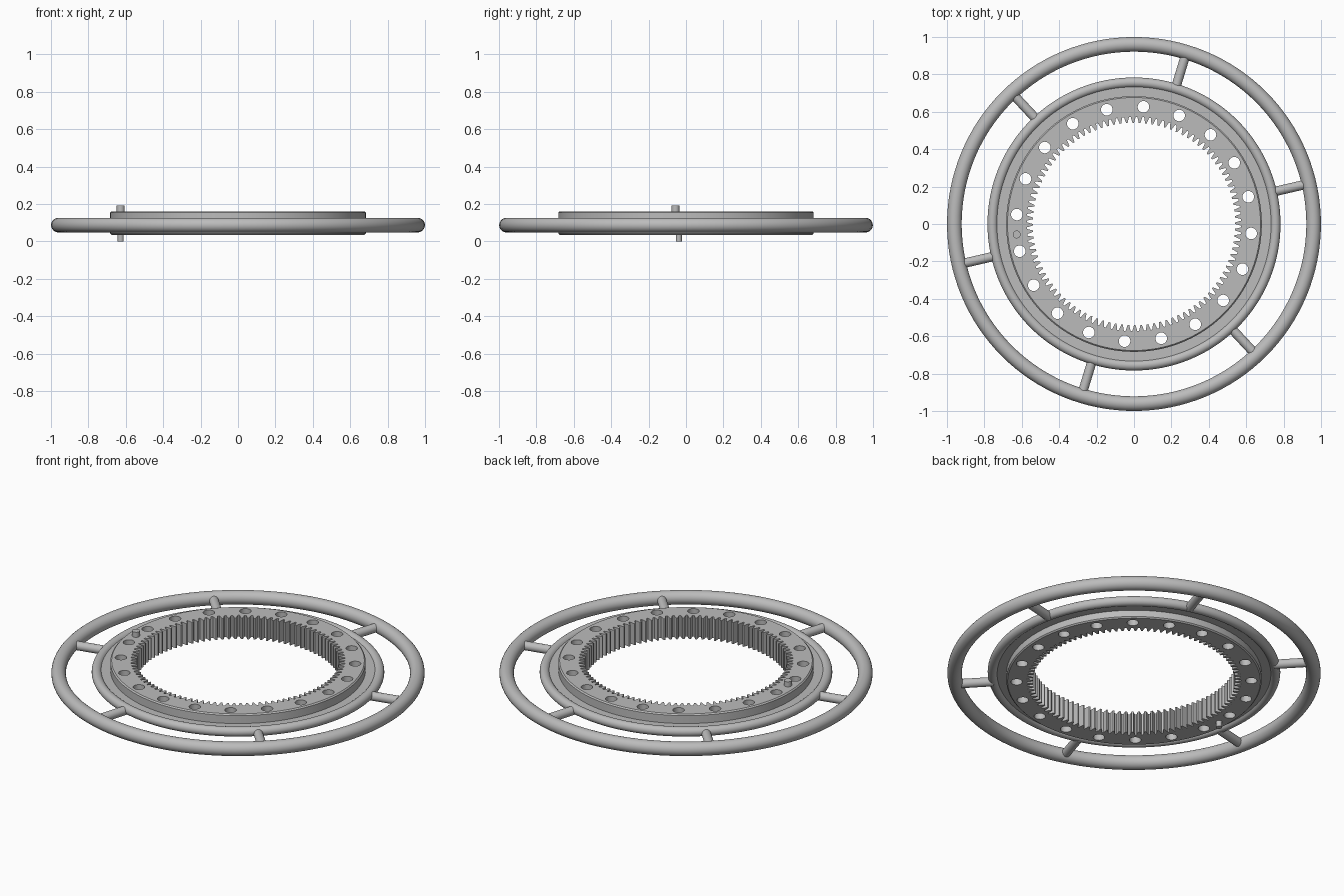
import bpy, bmesh
from math import sin, cos, pi, radians
from mathutils import Matrix, Vector

cube = bpy.data.objects.get("Cube")
if cube:
    bpy.data.objects.remove(cube, do_unlink=True)

steel = bpy.data.materials.new("steel_grey")
steel.use_nodes = True
colour = (0.5, 0.5, 0.5, 1)
steel.diffuse_color = colour
steel.node_tree.nodes["Principled BSDF"].inputs["Base Color"].default_value = colour

MID = 0.087            # height of the hand ring and spokes
TEETH = 100
HOLES = 20
HOLE_START = -4.6      # degrees
SPOKE_START = 13


def finish(name, bm, smooth=True):
    bmesh.ops.recalc_face_normals(bm, faces=bm.faces)
    mesh = bpy.data.meshes.new(name)
    bm.to_mesh(mesh)
    bm.free()
    mesh.materials.append(steel)
    ob = bpy.data.objects.new(name, mesh)
    bpy.context.collection.objects.link(ob)
    if smooth:
        shade(ob)
    return ob


def shade(ob):
    bpy.ops.object.select_all(action='DESELECT')
    ob.select_set(True)
    bpy.context.view_layer.objects.active = ob
    bpy.ops.object.shade_smooth_by_angle(angle=radians(30))


def lathe(name, profile, steps, smooth=True):
    """Sweep a closed profile round z; a radius may be a function of the step."""
    bm = bmesh.new()
    rings = []
    for i in range(steps):
        a = 2 * pi * i / steps
        ring = []
        for r, z in profile:
            rad = r(i) if callable(r) else r
            ring.append(bm.verts.new((rad * cos(a), rad * sin(a), z)))
        rings.append(ring)
    n = len(profile)
    for i in range(steps):
        p, q = rings[i], rings[(i + 1) % steps]
        for j in range(n):
            k = (j + 1) % n
            bm.faces.new((p[j], q[j], q[k], p[k]))
    return finish(name, bm, smooth)


def arc(radius, z, minor, start, end, count):
    angles = [radians(start + (end - start) * i / count) for i in range(count + 1)]
    return [(radius + minor * cos(a), z + minor * sin(a)) for a in angles]


def add_rod(bm, start, end, radius, sides=24):
    start, end = Vector(start), Vector(end)
    axis = end - start
    turn = axis.to_track_quat('Z', 'Y').to_matrix().to_4x4()
    bmesh.ops.create_cone(bm, cap_ends=True, segments=sides, radius1=radius,
                          radius2=radius, depth=axis.length,
                          matrix=Matrix.Translation((start + end) / 2) @ turn)


def polar(radius, degrees, z):
    a = radians(degrees)
    return (radius * cos(a), radius * sin(a), z)


# Ring gear with internal teeth and chamfered outer edges
def tooth(i):
    return 0.541 if i % 4 < 2 else 0.573


gear = lathe("ring_gear", [(tooth, 0.035), (0.676, 0.035), (0.683, 0.042),
                           (0.683, 0.154), (0.676, 0.161), (tooth, 0.161)],
             TEETH * 4, smooth=False)

# Bolt holes cut through the gear
bm = bmesh.new()
for i in range(HOLES):
    angle = HOLE_START + 360 / HOLES * i
    add_rod(bm, polar(0.628, angle, -0.1), polar(0.628, angle, 0.3), 0.031)
cutter = finish("hole_cutter", bm, smooth=False)
cutter.hide_render = True
mod = gear.modifiers.new("holes", 'BOOLEAN')
mod.operation = 'DIFFERENCE'
mod.solver = 'EXACT'
mod.object = cutter
bpy.context.view_layer.objects.active = gear
bpy.ops.object.modifier_apply(modifier=mod.name)
bpy.data.objects.remove(cutter, do_unlink=True)
shade(gear)

# Flange: thin web ending in a rounded rim
rim = arc(0.756, 0.094, 0.027, -150, 150, 20)
lathe("flange", [(0.67, 0.08)] + rim + [(0.67, 0.107)], 128)

# Outer hand ring
lathe("hand_ring", arc(0.96, MID, 0.039, 0, 345, 23), 128)

# Spokes joining the flange to the hand ring
bm = bmesh.new()
for i in range(6):
    angle = SPOKE_START + 60 * i
    add_rod(bm, polar(0.755, angle, MID), polar(0.95, angle, MID), 0.025)
finish("spokes", bm)

# Locating pins above and below the gear
for name, y, radius, low, high in (("upper_pin", -0.056, 0.021, 0.14, 0.191),
                                   ("lower_pin", -0.038, 0.016, 0, 0.06)):
    bm = bmesh.new()
    add_rod(bm, (-0.627, y, low), (-0.627, y, high), radius)
    finish(name, bm)
